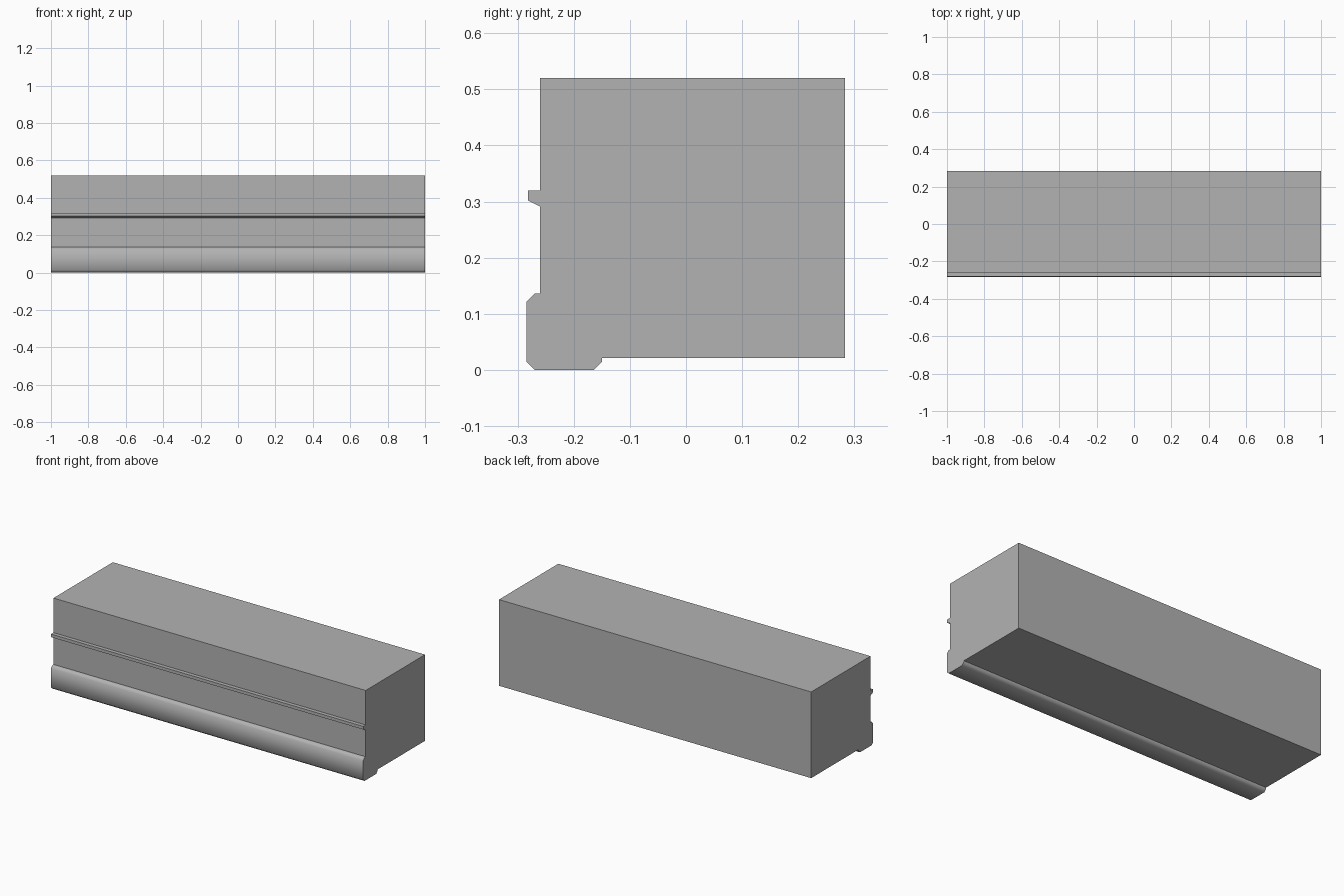
import bpy, bmesh, math

cube = bpy.data.objects.get("Cube")
if cube:
    bpy.data.objects.remove(cube, do_unlink=True)

# Single plain grey
grey = bpy.data.materials.new("plain_grey")
grey.use_nodes = True
colour = (0.45, 0.45, 0.45, 1)
grey.diffuse_color = colour
grey.node_tree.nodes["Principled BSDF"].inputs["Base Color"].default_value = colour

HALF_LENGTH = 1.0
WALL, BACK, TOP, UNDER = -0.26, 0.283, 0.52, 0.021

# Side profile (y, z), clockwise from the top back corner
body_back = [(BACK, TOP), (BACK, UNDER)]
base_moulding = [(-0.15, UNDER), (-0.15, 0.014), (-0.164, 0), (-0.27, 0),
                 (-0.284, 0.014), (-0.284, 0.122), (-0.27, 0.136), (WALL, 0.136)]
thin_ledge = [(WALL, 0.291), (-0.282, 0.302), (-0.282, 0.32), (WALL, 0.32)]
profile = body_back + base_moulding + thin_ledge + [(WALL, TOP)]

# Sweep the profile along the length
bm = bmesh.new()
end = bm.faces.new([bm.verts.new((-HALF_LENGTH, y, z)) for y, z in profile])
swept = bmesh.ops.extrude_face_region(bm, geom=[end], use_keep_orig=True)
verts = [g for g in swept["geom"] if isinstance(g, bmesh.types.BMVert)]
bmesh.ops.translate(bm, verts=verts, vec=(2 * HALF_LENGTH, 0, 0))
bmesh.ops.recalc_face_normals(bm, faces=bm.faces)

mesh = bpy.data.meshes.new("moulded_block")
bm.to_mesh(mesh)
bm.free()
mesh.materials.append(grey)
block = bpy.data.objects.new("moulded_block", mesh)
bpy.context.collection.objects.link(block)

# Soft bevels on the base moulding, sharp corners elsewhere
bpy.ops.object.select_all(action="DESELECT")
block.select_set(True)
bpy.context.view_layer.objects.active = block
bpy.ops.object.shade_smooth_by_angle(angle=math.radians(50))
